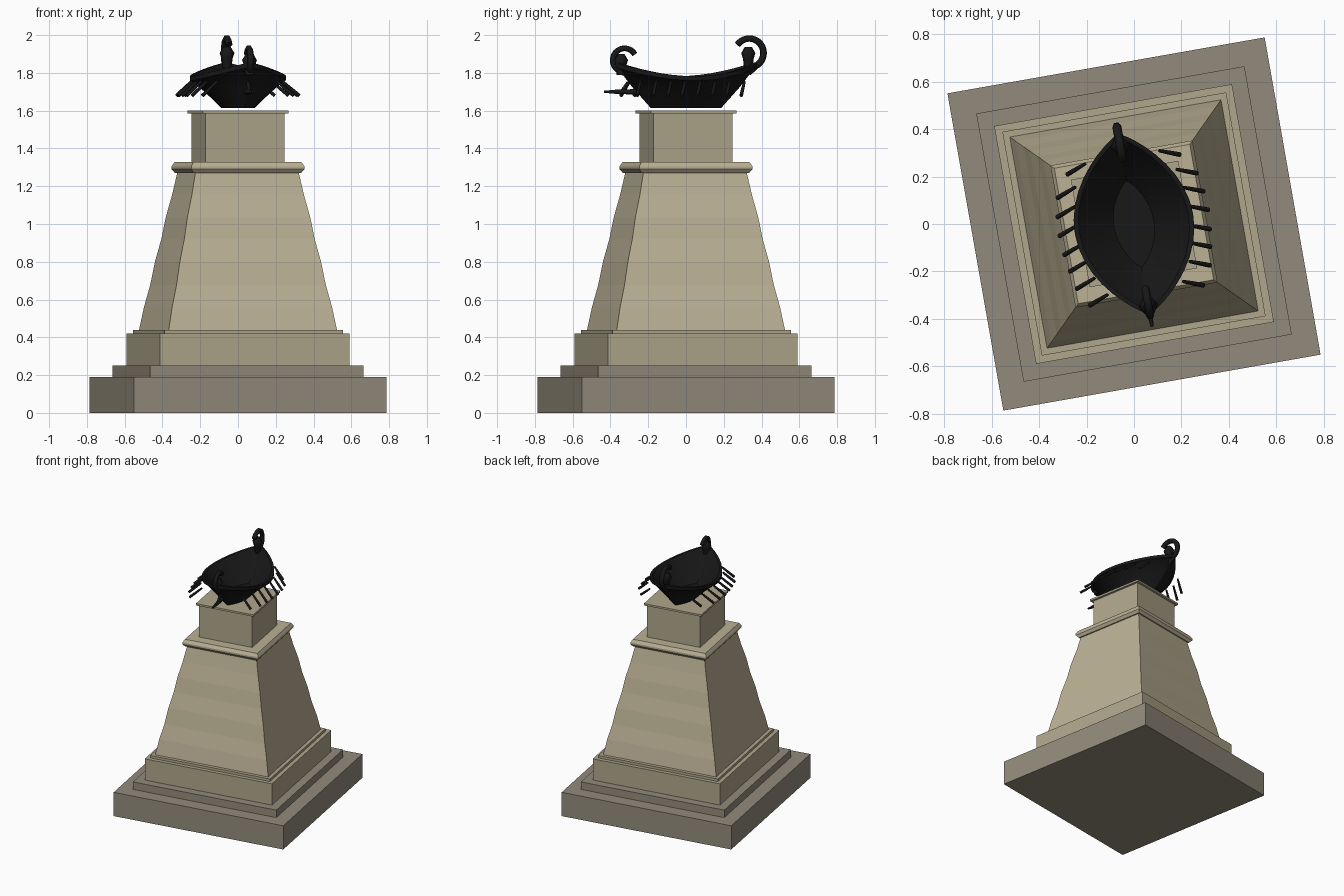
import bpy, bmesh
from math import sin, cos, pi, radians, copysign

if "Cube" in bpy.data.objects:
    bpy.data.objects.remove(bpy.data.objects["Cube"])

TURN = radians(10)   # whole monument is turned on its axis


def material(name, rgb):
    m = bpy.data.materials.new(name)
    m.diffuse_color = (*rgb, 1)
    m.use_nodes = True
    m.node_tree.nodes["Principled BSDF"].inputs["Base Color"].default_value = m.diffuse_color
    return m


base_stone = material("base_stone", (0.29, 0.26, 0.20))
block_stone = material("block_stone", (0.43, 0.38, 0.26))
shaft_stone = material("shaft_stone", (0.50, 0.44, 0.30))
bronze = material("dark_bronze", (0.009, 0.009, 0.009))


def loft(name, rings, mat, smooth=False):
    """Closed solid from equally sized rings of points."""
    bm = bmesh.new()
    loops = [[bm.verts.new(p) for p in r] for r in rings]
    n = len(loops[0])
    for a, b in zip(loops, loops[1:]):
        for i in range(n):
            j = (i + 1) % n
            bm.faces.new((a[i], a[j], b[j], b[i]))
    bm.faces.new(loops[0][::-1])
    bm.faces.new(loops[-1])
    bmesh.ops.recalc_face_normals(bm, faces=bm.faces)
    me = bpy.data.meshes.new(name)
    bm.to_mesh(me)
    bm.free()
    ob = bpy.data.objects.new(name, me)
    bpy.context.collection.objects.link(ob)
    me.materials.append(mat)
    ob.rotation_euler.z = TURN
    if smooth:
        bpy.ops.object.select_all(action='DESELECT')
        bpy.context.view_layer.objects.active = ob
        ob.select_set(True)
        bpy.ops.object.shade_smooth_by_angle(angle=radians(35))
    return ob


def square_stack(name, profile, mat):
    """Square block from a (half width, height) profile."""
    return loft(name, [[(-h, -h, z), (h, -h, z), (h, h, z), (-h, h, z)]
                       for h, z in profile], mat)


def tubes(name, paths, radius, mat, taper=None):
    """Round bars along point paths, turned into a mesh."""
    cu = bpy.data.curves.new(name, 'CURVE')
    cu.dimensions = '3D'
    cu.bevel_depth = radius
    cu.bevel_resolution = 1
    cu.use_fill_caps = True
    for path in paths:
        sp = cu.splines.new('POLY')
        sp.points.add(len(path) - 1)
        for i, p in enumerate(path):
            sp.points[i].co = (*p, 1)
            sp.points[i].radius = taper[i] if taper else 1
    cu.materials.append(mat)
    ob = bpy.data.objects.new(name, cu)
    bpy.context.collection.objects.link(ob)
    ob.rotation_euler.z = TURN
    bpy.ops.object.select_all(action='DESELECT')
    bpy.context.view_layer.objects.active = ob
    ob.select_set(True)
    bpy.ops.object.convert(target='MESH')
    return ob


# stepped base
square_stack("plinth", [(0.679, 0), (0.679, 0.19)], base_stone)
square_stack("plinth_step", [(0.574, 0.19), (0.574, 0.25)], base_stone)
square_stack("pedestal_block", [(0.509, 0.25), (0.509, 0.42)], block_stone)
square_stack("pedestal_fillet", [(0.479, 0.42), (0.479, 0.44)], block_stone)

# tapered shaft of slightly bulging courses
levels = [0.44, 0.56, 0.675, 0.80, 0.92, 1.035, 1.155, 1.275]
shaft = []
for i, z in enumerate(levels):
    h = 0.452 - 0.174 * (z - 0.44) / 0.83
    if i % 2 and 0 < i < len(levels) - 1:
        h += 0.003
    elif 0 < i < len(levels) - 1:
        h -= 0.001
    shaft.append((h, z))
square_stack("tapered_shaft", shaft, shaft_stone)

# cornice, neck and cap
square_stack("cornice", [(0.288, 1.27), (0.304, 1.29), (0.304, 1.305), (0.290, 1.328)], shaft_stone)
square_stack("neck_block", [(0.2125, 1.32), (0.2125, 1.587)], block_stone)
square_stack("cap_slab", [(0.23, 1.585), (0.23, 1.60)], block_stone)


# boat hull: lens-shaped rings go up the outside, over the rim, down the inside
def lens(hy, hx, z, rise, n=40):
    pts = []
    for i in range(n):
        a = 2 * pi * i / n
        s = sin(a)
        pts.append((copysign(abs(s) ** 1.7, s) * hx if abs(s) > 1e-6 else 0,
                    hy * cos(a), z + rise * cos(a) ** 2))
    return pts


hull = [(0.190, 0.088, 1.615, 0), (0.285, 0.165, 1.690, 0.03),
        (0.365, 0.238, 1.752, 0.07), (0.386, 0.253, 1.760, 0.07),
        (0.386, 0.253, 1.783, 0.072), (0.365, 0.233, 1.783, 0.072),
        (0.283, 0.158, 1.703, 0.03), (0.185, 0.085, 1.630, 0)]
loft("boat_hull", [lens(*r) for r in hull], bronze, smooth=True)


# curled end posts
def curl(side, cy, cz, r, end):
    steps = 16
    path = [(0, side * 0.335, 1.80)]
    for i in range(steps + 1):
        a = radians(-65 + (end + 65) * i / steps)
        path.append((0, side * (cy + r * cos(a)), cz + r * sin(a)))
    return path


tubes("tall_end_curl", [curl(1, 0.340, 1.905, 0.077, 145)], 0.019, bronze)
tubes("low_end_curl", [curl(-1, 0.330, 1.867, 0.063, 150)], 0.017, bronze)

# short knobbed posts inside the curls
for name, y, z in (("tall_end_knob", 0.335, 1.905), ("low_end_knob", -0.350, 1.868)):
    tubes(name, [[(0, y, z - 0.08), (0, y, z - 0.03), (0, y, z), (0, y, z + 0.032)]],
          0.04, bronze, [0.6, 0.75, 1.0, 0.5])

# oars, eight per side, swept toward the front
oars = [(0.200, 0.270), (0.258, 0.180), (0.273, 0.100), (0.278, 0.020),
        (0.272, -0.062), (0.261, -0.135), (0.245, -0.212), (0.203, -0.290)]
paths = []
for side in (-1, 1):
    for x, y in oars:
        paths.append([(side * (x - 0.042), y + 0.016, 1.755),
                      (side * x, y, 1.717),
                      (side * (x + 0.042), y - 0.016, 1.680)])
tubes("oars", paths, 0.010, bronze, [0.7, 0.9, 1.0])

# spiked ram and its brace under the low end
tubes("ram", [[(0, -0.27, 1.70), (0, -0.36, 1.70), (0, -0.44, 1.70)]],
      0.016, bronze, [1, 0.9, 0.4])
tubes("ram_brace", [[(0, -0.355, 1.69), (0, -0.31, 1.75)]], 0.010, bronze)
